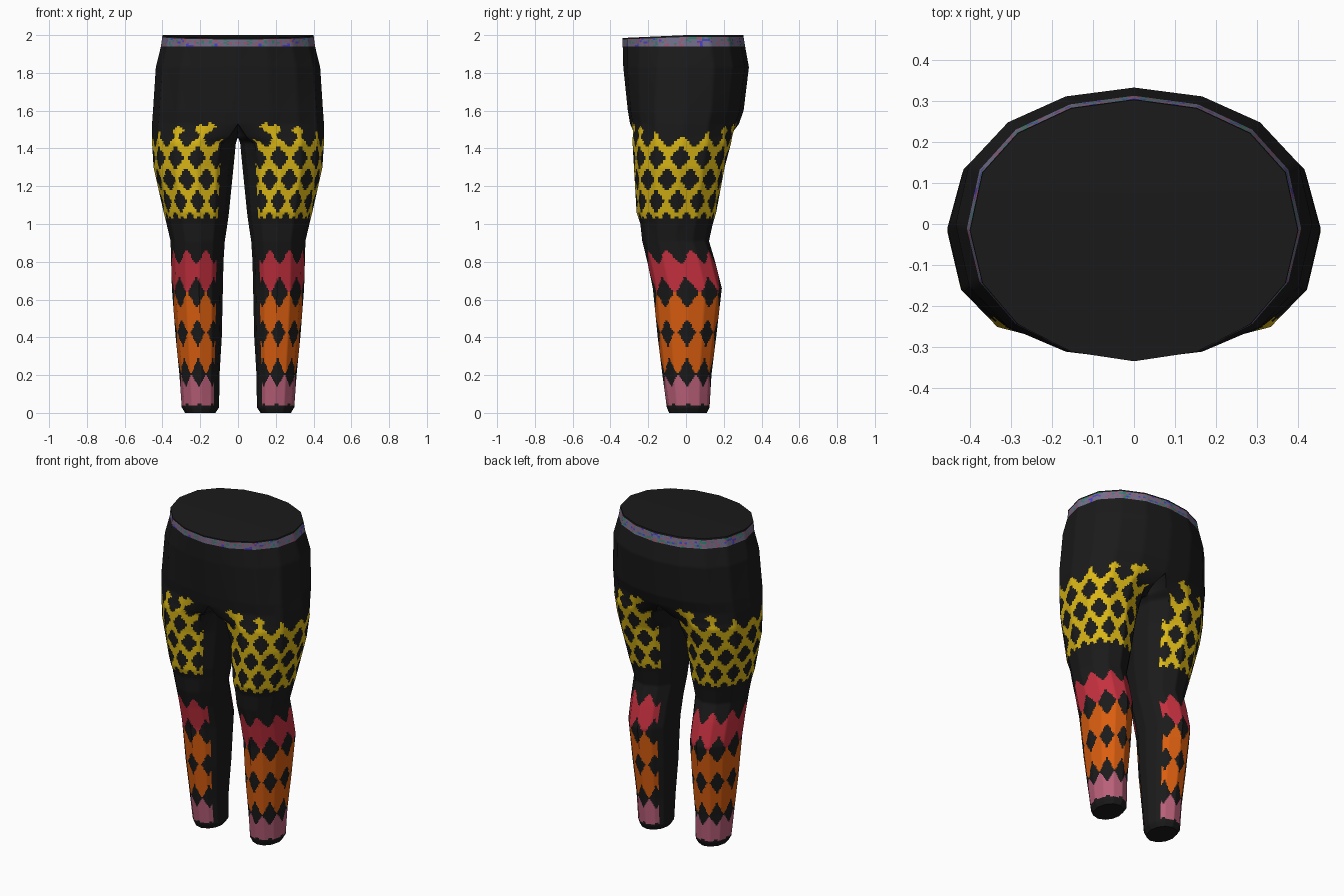
import bpy, bmesh, math, random

if "Cube" in bpy.data.objects:
    bpy.data.objects.remove(bpy.data.objects["Cube"])

random.seed(4)
PER = 10          # columns per ring side
SIDES = 12        # sides of one leg ring
DZ = 0.01         # row height


def material(name, r, g, b):
    m = bpy.data.materials.new(name)
    m.diffuse_color = (r, g, b, 1)
    m.use_nodes = True
    m.node_tree.nodes["Principled BSDF"].inputs["Base Color"].default_value = m.diffuse_color
    return m


BLACK, YELLOW, RED, ORANGE, PINK, SLATE, TEAL, BLUE, MAUVE = range(9)
mats = [material("black_fabric", .0105, .0105, .0105),
        material("yellow", .70, .47, .008),
        material("red", .56, .030, .050),
        material("orange", .70, .112, .005),
        material("pink", .48, .115, .19),
        material("slate_band", .17, .16, .26),
        material("teal_fleck", .03, .22, .16),
        material("blue_fleck", .07, .05, .60),
        material("mauve_fleck", .32, .10, .17)]

# height, inner x, outer x, front y, back y, pelvis blend (1 = half of the hips)
SECTIONS = [
    (0.00, .120, .280, -.090, .110, 0),
    (0.03, .100, .298, -.102, .125, 0),
    (0.20, .098, .310, -.125, .135, 0),
    (0.40, .086, .330, -.150, .160, 0),
    (0.66, .080, .350, -.176, .190, 0),
    (0.80, .077, .354, -.205, .155, 0),
    (0.91, .070, .357, -.232, .122, 0),
    (1.00, .056, .378, -.242, .142, 0),
    (1.06, .048, .393, -.262, .160, 0),
    (1.30, .024, .447, -.276, .205, 0),
    (1.43, .014, .455, -.286, .243, .2),
    (1.46, .000, .455, -.289, .253, .5),
    (1.53, .000, .455, -.296, .280, 1),
    (1.60, .000, .450, -.308, .305, 1),
    (1.83, .000, .435, -.332, .333, 1),
    (1.94, .000, .408, -.335, .313, 1),
    (2.00, .000, .400, -.335, .303, 1)]


def corner(sec, i):
    """Corner i of a ring: 0-8 run front to back outside, 8-12 return inside."""
    z, xi, xo, yf, yb, k = sec
    i %= SIDES
    cx, rx, cy, ry = (xi + xo) / 2, (xo - xi) / 2, (yf + yb) / 2, (yb - yf) / 2
    a = math.radians(-125 + 31.25 * i if i <= 8 else 125 + 27.5 * (i - 8))
    leg = (cx + rx * math.cos(a), cy + ry * math.sin(a))
    if i <= 8:
        a = math.radians(-90 + 22.5 * i)
        s = math.sin(a)
        power = .85 if s > 0 else (.95 if z > 1.9 else .8 if z > 1.8 else .65)
        hip = (xo * math.cos(a), cy + ry * math.copysign(abs(s) ** power, s))
        if i in (0, 8):
            hip = (0, hip[1])
    else:
        hip = (0, yb + (yf - yb) * (i - 8) / 4)
    x = leg[0] * (1 - k) + hip[0] * k
    y = leg[1] * (1 - k) + hip[1] * k
    return (0 if k >= .5 and x < .03 else x), y


def point(t, z):
    """Point on the surface at ring position t and height z."""
    n = next(n for n in range(len(SECTIONS) - 1) if z <= SECTIONS[n + 1][0] + 1e-6)
    a, b = SECTIONS[n], SECTIONS[n + 1]
    f = min(1, (z - a[0]) / (b[0] - a[0]))
    i = int(t)
    g = t - i
    p = [(1 - g) * (1 - f) * p0 + g * (1 - f) * p1 + (1 - g) * f * p2 + g * f * p3
         for p0, p1, p2, p3 in zip(corner(a, i), corner(a, i + 1),
                                   corner(b, i), corner(b, i + 1))]
    # the waist dips a little at the front
    dip = .015 * max(0, (z - 1.94) / .06) * min(1, max(0, -p[1] / .33))
    return p[0], p[1], z - dip


def colour(s, z, x):
    """Fabric colour; s is the distance round the leg from its outer side."""
    if 1.94 < z < 1.99:
        return random.choices([SLATE, TEAL, BLUE, MAUVE], [8, 1.8, .8, 2])[0]
    # thigh lattice with staggered holes
    wave = math.cos(2 * math.pi * s)
    inside = abs(s) < 4.3 and (z < 1.3 or x > .095 + .012 * math.sin(z * 55))
    if inside and 1.025 + .012 * wave < z < 1.43 + .031 * abs(s) + .025 * wave:
        v = (z - 1.12) / .115
        r = round(v)
        u = s + .5 * (r % 2)
        du, dv = abs(u - round(u)), abs(v - r)
        return BLACK if (du / .41) ** 1.15 + (dv / .53) ** 1.15 < 1 else YELLOW
    # shin bands made of chained diamonds
    if abs(s) < 4.55:
        u = s / 1.4
        d = abs(u - math.floor(u) - .5)
        if .63 + .19 * d < z < .865 - .16 * d:
            return RED
        if min(abs(z - .525), abs(z - .32)) < .12 - .19 * d:
            return ORANGE
        if .035 + .03 * d < z < .21 - .15 * d:
            return PINK
    return BLACK


def finish(bm, name):
    me = bpy.data.meshes.new(name)
    bm.to_mesh(me)
    bm.free()
    for m in mats:
        me.materials.append(m)
    for p in me.polygons:
        p.use_smooth = True
    ob = bpy.data.objects.new(name, me)
    bpy.context.collection.objects.link(ob)
    mod = ob.modifiers.new("mirror", "MIRROR")
    mod.use_clip = True
    mod.merge_threshold = .0005
    bpy.context.view_layer.objects.active = ob
    ob.select_set(True)
    bpy.ops.object.shade_smooth_by_angle(angle=math.radians(40))
    ob.select_set(False)
    return ob


# leggings: one leg with its half of the hips, mirrored
bm = bmesh.new()
cols, rows = SIDES * PER, round(2 / DZ)
grid = [[bm.verts.new(point(j / PER, k * DZ)) for j in range(cols)]
        for k in range(rows + 1)]
for k in range(rows):
    for j in range(cols):
        n = (j + 1) % cols
        quad = [grid[k][j], grid[k][n], grid[k + 1][n], grid[k + 1][j]]
        if all(v.co.x < 1e-4 for v in quad):
            continue          # nothing between the two halves of the hips
        t = (j + .5) / PER
        s = t - 4 if t < 10 else t - 16
        x = sum(v.co.x for v in quad) / 4
        bm.faces.new(quad).material_index = colour(s, (k + .5) * DZ, x)
bm.faces.new(grid[0][::-1])   # closed ankle end
bmesh.ops.delete(bm, geom=[v for v in bm.verts if not v.link_faces], context="VERTS")
finish(bm, "leggings")

# waist panel: closes the top level with the rim, in strips to the middle
bm = bmesh.new()
rim = [bm.verts.new(point(i / 2, 2.0)) for i in range(17)]
mid = [rim[0]] + [bm.verts.new((0, v.co.y, v.co.z)) for v in rim[1:-1]] + [rim[-1]]
for j in range(16):
    bm.faces.new(list(dict.fromkeys([rim[j], rim[j + 1], mid[j + 1], mid[j]])))
finish(bm, "waist_panel")
